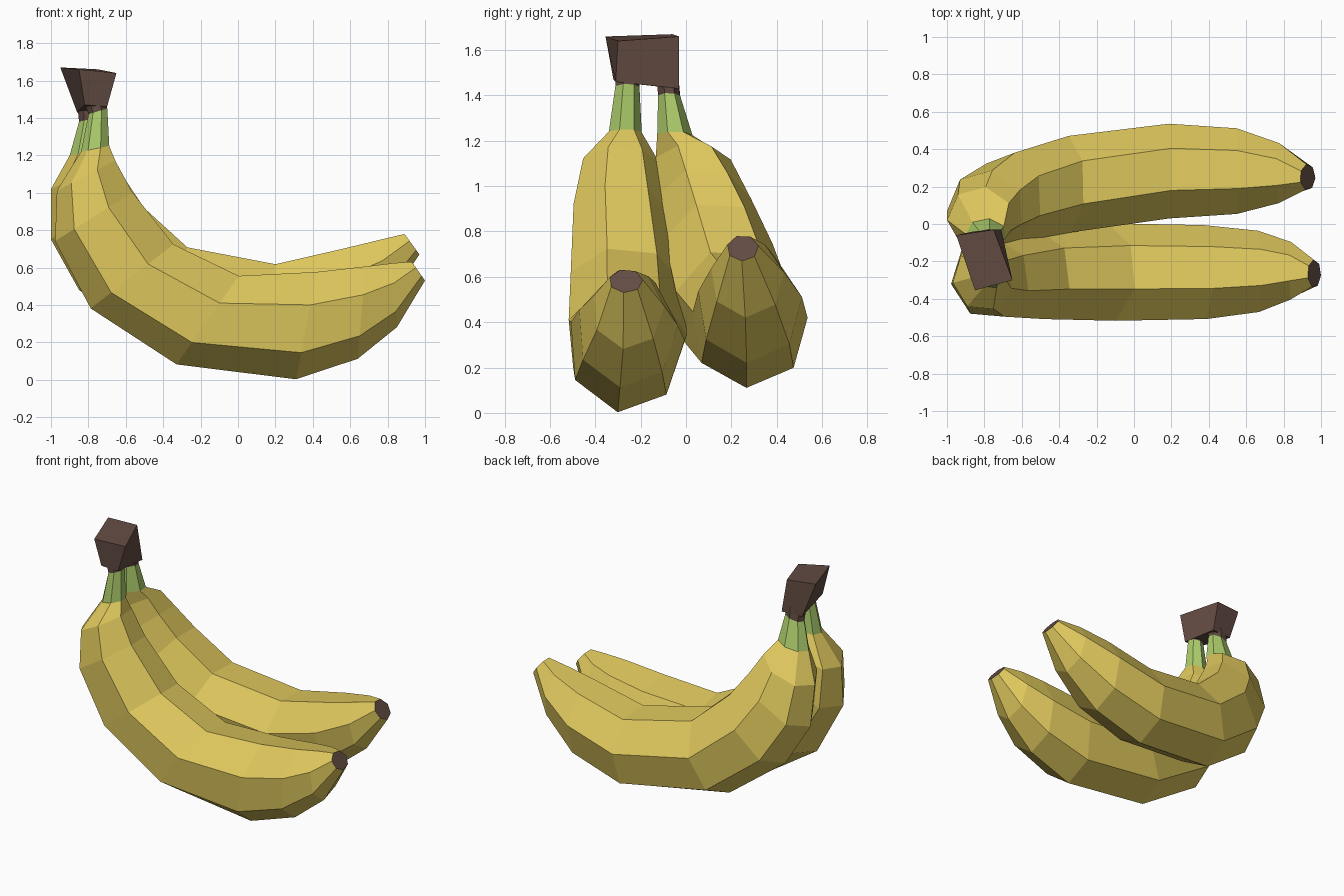
import bpy, bmesh, math

def material(name, rgb):
    m = bpy.data.materials.new(name)
    m.diffuse_color = (*rgb, 1)
    return m

YELLOW = material("banana yellow", (0.74, 0.58, 0.11))
GREEN = material("unripe green", (0.42, 0.61, 0.15))
BROWN = material("stem brown", (0.125, 0.072, 0.056))

def loft(name, rings, mats, band_material):
    """Skin a list of closed rings, cap both ends, colour each band by rule."""
    bm = bmesh.new()
    loops = [[bm.verts.new(p) for p in r] for r in rings]
    n = len(loops[0])
    for i in range(len(loops) - 1):
        a, b = loops[i], loops[i + 1]
        for k in range(n):
            f = bm.faces.new((a[k], a[(k + 1) % n], b[(k + 1) % n], b[k]))
            f.material_index = band_material(i)
    bm.faces.new(loops[0]).material_index = band_material(0)
    bm.faces.new(loops[-1]).material_index = band_material(len(loops) - 1)
    bmesh.ops.recalc_face_normals(bm, faces=bm.faces)
    me = bpy.data.meshes.new(name)
    bm.to_mesh(me)
    bm.free()
    for m in mats:
        me.materials.append(m)
    ob = bpy.data.objects.new(name, me)
    bpy.context.collection.objects.link(ob)
    return ob

def banana(name, sections, roll):
    """Seven-sided banana; section = inner x,z, outer x,z, centre y, half width."""
    rings = []
    for ix, iz, ox, oz, yc, ry in sections:
        ring = []
        for k in range(7):
            a = math.radians(360 / 7 * (k + 0.5) + roll)
            t = (math.cos(a) + 1) / 1.93
            ring.append((ox + (ix - ox) * t, yc + ry * math.sin(a), oz + (iz - oz) * t))
        rings.append(ring)
    last = len(rings) - 1
    # brown stalk, green neck, yellow body, brown tip cap
    loft(name, rings, [YELLOW, GREEN, BROWN],
         lambda i: 2 if i in (0, last) else 1 if i == 1 else 0)

banana("front_banana", [
    (-0.72, 1.57, -0.85, 1.57, -0.25, 0.06),
    (-0.70, 1.45, -0.80, 1.42, -0.26, 0.055),
    (-0.69, 1.25, -0.84, 1.22, -0.27, 0.075),
    (-0.66, 1.17, -0.97, 1.01, -0.29, 0.175),
    (-0.57, 1.00, -0.98, 0.74, -0.29, 0.22),
    (-0.35, 0.72, -0.79, 0.38, -0.27, 0.255),
    (0.00, 0.55, -0.33, 0.08, -0.265, 0.27),
    (0.42, 0.57, 0.31, 0.00, -0.265, 0.26),
    (0.68, 0.60, 0.64, 0.11, -0.26, 0.225),
    (0.83, 0.62, 0.85, 0.28, -0.255, 0.16),
    (0.93, 0.63, 1.00, 0.53, -0.265, 0.075)], 8)

banana("back_banana", [
    (-0.72, 1.57, -0.87, 1.57, -0.09, 0.05),
    (-0.72, 1.41, -0.85, 1.38, -0.075, 0.05),
    (-0.69, 1.24, -0.90, 1.20, -0.05, 0.08),
    (-0.66, 1.18, -1.00, 1.02, 0.03, 0.17),
    (-0.60, 1.07, -1.00, 0.75, 0.08, 0.21),
    (-0.50, 0.92, -0.85, 0.48, 0.14, 0.245),
    (-0.27, 0.71, -0.47, 0.20, 0.21, 0.265),
    (0.20, 0.62, 0.17, 0.11, 0.28, 0.26),
    (0.55, 0.70, 0.55, 0.22, 0.28, 0.235),
    (0.76, 0.75, 0.80, 0.42, 0.27, 0.165),
    (0.89, 0.78, 0.97, 0.67, 0.25, 0.07)], 3)

# Flared, slightly twisted crown joining both stalks
loft("crown", [
    [(-0.86, -0.04, 1.43), (-0.71, -0.03, 1.43), (-0.70, -0.31, 1.46), (-0.82, -0.32, 1.47)],
    [(-0.95, -0.06, 1.67), (-0.75, -0.03, 1.66), (-0.65, -0.30, 1.64), (-0.85, -0.355, 1.66)],
], [BROWN], lambda i: 0)
